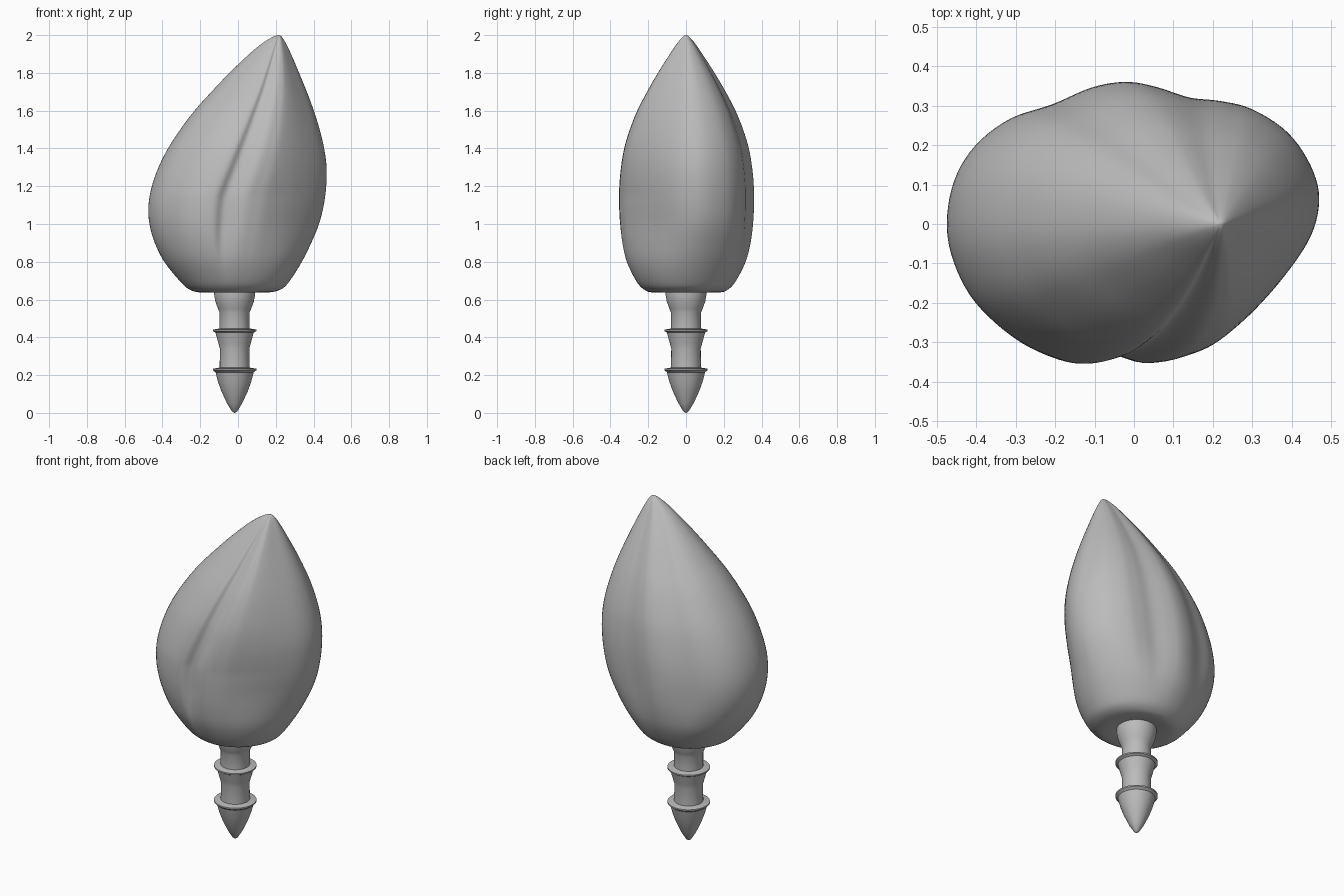
import bpy
import bmesh
import math
from mathutils import Vector

default_cube = bpy.data.objects.get("Cube")
if default_cube:
    bpy.data.objects.remove(default_cube, do_unlink=True)

grey = bpy.data.materials.new("plain grey")
grey.use_nodes = True
GREY = (0.5, 0.5, 0.5, 1)
grey.diffuse_color = GREY
grey.node_tree.nodes["Principled BSDF"].inputs["Base Color"].default_value = GREY


def spline(points, steps, closed=False):
    """Catmull-Rom curve through points of any dimension."""
    points = [Vector(p) for p in points]
    count = len(points)

    def pick(i):
        return points[i % count] if closed else points[max(0, min(count - 1, i))]

    result = []
    for i in range(count if closed else count - 1):
        a, b, c, d = (pick(i + k) for k in (-1, 0, 1, 2))
        for step in range(steps):
            t = step / steps
            result.append(b + (c - a) * t / 2
                          + (a - b * 2.5 + c * 2 - d / 2) * t ** 2
                          + (b * 3 - a - c * 3 + d) * t ** 3 / 2)
    if not closed:
        result.append(points[-1])
    return result


def loft(name, rings, sharp_angle):
    """Skin a stack of equal rings and cap both ends."""
    bm = bmesh.new()
    loops = [[bm.verts.new(co) for co in ring] for ring in rings]
    for lower, upper in zip(loops, loops[1:]):
        for i in range(len(lower)):
            j = (i + 1) % len(lower)
            bm.faces.new((lower[i], lower[j], upper[j], upper[i]))
    bm.faces.new(loops[0][::-1])
    bm.faces.new(loops[-1])
    bmesh.ops.recalc_face_normals(bm, faces=bm.faces)
    mesh = bpy.data.meshes.new(name)
    bm.to_mesh(mesh)
    bm.free()
    mesh.materials.append(grey)
    obj = bpy.data.objects.new(name, mesh)
    bpy.context.collection.objects.link(obj)
    bpy.ops.object.select_all(action="DESELECT")
    obj.select_set(True)
    bpy.context.view_layer.objects.active = obj
    bpy.ops.object.shade_smooth_by_angle(angle=math.radians(sharp_angle))
    return obj


# Bud cross-section: folded petals, counter-clockwise
SECTION = [
    (.472, .065), (.45, .15), (.39, .235), (.3, .293), (.22, .313), (.14, .322),
    (.05, .35), (-.02, .361), (-.1, .347), (-.2, .305), (-.31, .268), (-.4, .2),
    (-.455, .11), (-.474, 0), (-.455, -.1), (-.4, -.2), (-.3, -.29), (-.2, -.34),
    (-.12, -.355), (-.06, -.33), (.03, -.353), (.1, -.34), (.17, -.31),
    (.28, -.23), (.38, -.13), (.45, -.03)]
section = [(p.x / .473, p.y / .358) for p in spline(SECTION, 5, closed=True)]

# Bud outline: height, right edge, left edge, half depth
OUTLINE = [
    (.65, -.1, .07, .09), (.638, -.2, .16, .18), (.655, -.26, .23, .225),
    (.7, -.31, .275, .265), (.8, -.39, .34, .315), (.9, -.44, .39, .34),
    (1, -.468, .43, .352), (1.1, -.473, .455, .357), (1.2, -.455, .468, .356),
    (1.3, -.42, .47, .347), (1.4, -.37, .457, .33), (1.5, -.305, .433, .3),
    (1.6, -.23, .402, .26), (1.7, -.14, .365, .208), (1.8, -.045, .324, .15),
    (1.9, .06, .281, .086), (1.95, .12, .257, .052), (1.98, .165, .24, .028),
    (1.995, .195, .228, .012), (2, .214, .216, .001)]


def bud_ring(z, low, high, depth):
    middle, half = (low + high) / 2, (high - low) / 2
    fold = max(0, min(1, (z - .65) / .4))
    fold = fold * fold * (3 - 2 * fold)
    lean = max(0, z - 1.15) * .45
    ring = []
    for x, y in section:
        # Folds fade into an ellipse near the base
        radius = math.hypot(x, y)
        shrink = fold + (1 - fold) / radius
        x, y = x * shrink, y * shrink
        # The front crease leans towards the tip
        x += lean * max(0, -y) * max(0, 1 - x * x)
        ring.append((middle + half * x, depth * y, z))
    return ring


loft("flower_bud", [bud_ring(*row) for row in spline(OUTLINE, 4)], 60)

# Barbed stem: radius, height
STEM = [
    (.002, 0), (.014, .008), (.04, .05), (.07, .115), (.088, .165), (.101, .215),
    (.115, .226), (.115, .234), (.079, .24), (.078, .34), (.086, .37), (.101, .425),
    (.115, .433), (.115, .441), (.079, .447), (.079, .53), (.088, .552),
    (.102, .59), (.108, .625), (.108, .66)]
SIDES = 48
turns = [math.tau * i / SIDES for i in range(SIDES)]
loft("barbed_stem", [[(r * math.cos(a) - .018, r * math.sin(a), z) for a in turns]
                     for r, z in STEM], 35)
